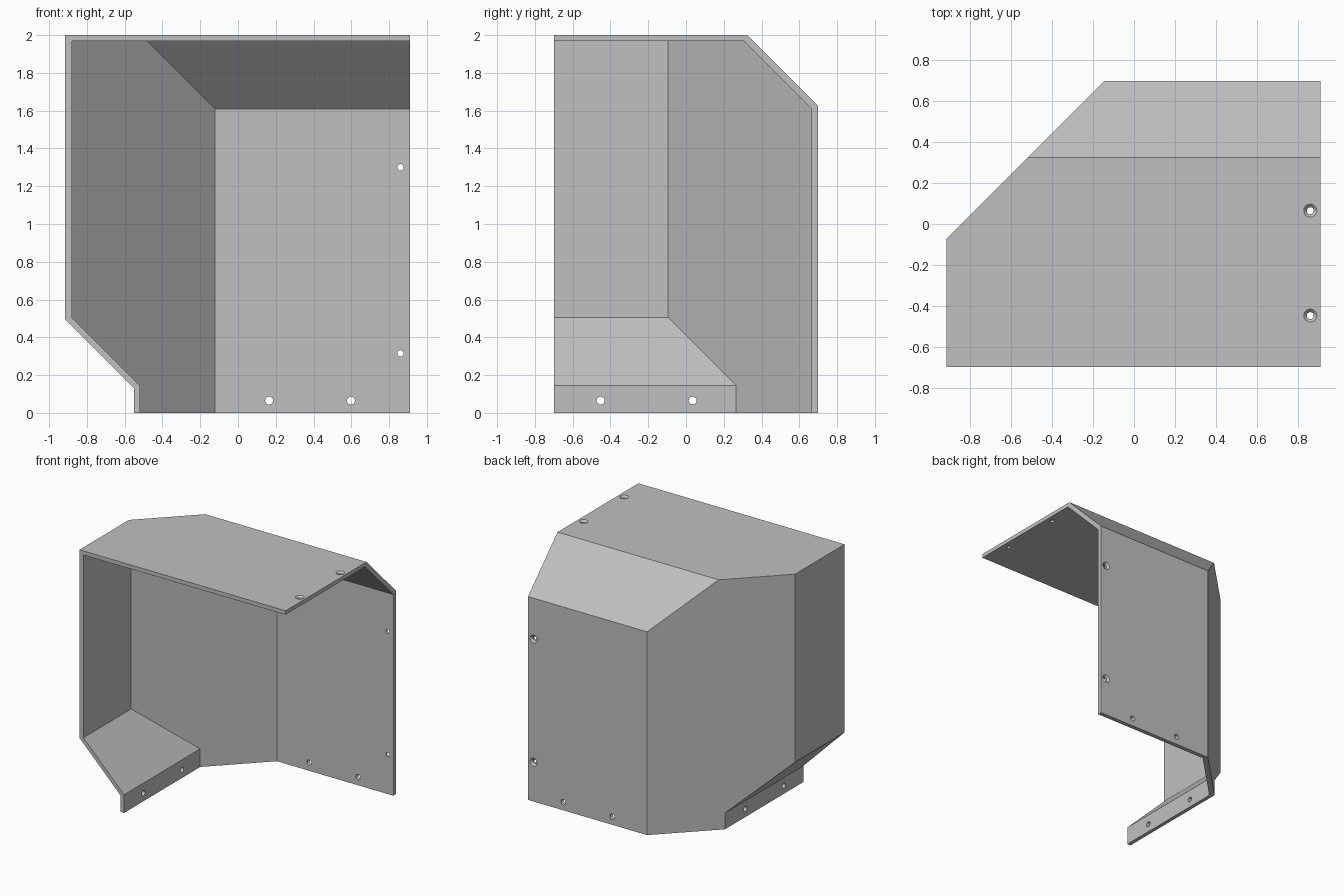
import bpy, bmesh
from mathutils import Matrix, Vector

old = bpy.data.objects.get("Cube")
if old:
    bpy.data.objects.remove(old, do_unlink=True)

grey = bpy.data.materials.new("plain grey")
grey.use_nodes = True
COLOUR = (0.53, 0.53, 0.53, 1)
grey.diffuse_color = COLOUR
grey.node_tree.nodes["Principled BSDF"].inputs["Base Color"].default_value = COLOUR


def to_object(bm, name):
    bmesh.ops.recalc_face_normals(bm, faces=bm.faces)
    mesh = bpy.data.meshes.new(name)
    bm.to_mesh(mesh)
    bm.free()
    mesh.materials.append(grey)
    obj = bpy.data.objects.new(name, mesh)
    bpy.context.collection.objects.link(obj)
    return obj


def slice_off(bm, point, normal):
    """Remove everything beyond a plane and cap the cut."""
    bmesh.ops.bisect_plane(bm, geom=bm.verts[:] + bm.edges[:] + bm.faces[:],
                           plane_co=point, plane_no=normal, clear_outer=True)
    bmesh.ops.holes_fill(bm, edges=[e for e in bm.edges if e.is_boundary], sides=0)


def chamfered_body(name, profile, front, back, top_slope, side_slope):
    """Extrude an x-z profile along y, then chamfer its back top and back right edges."""
    bm = bmesh.new()
    near = [bm.verts.new((x, front, z)) for x, z in profile]
    far = [bm.verts.new((x, back, z)) for x, z in profile]
    bm.faces.new(near)
    bm.faces.new(far[::-1])
    for i in range(len(profile)):
        bm.faces.new((near[i - 1], far[i - 1], far[i], near[i]))
    slice_off(bm, (0, 0, top_slope), (0, 1, 1))
    slice_off(bm, (0, side_slope, 0), (-1, 1, 0))
    return to_object(bm, name)


def subtract(target, cutter):
    mod = target.modifiers.new("cut", "BOOLEAN")
    mod.operation = "DIFFERENCE"
    mod.solver = "EXACT"
    mod.object = cutter
    graph = bpy.context.evaluated_depsgraph_get()
    mesh = bpy.data.meshes.new_from_object(target.evaluated_get(graph))
    target.modifiers.clear()
    target.data = mesh
    bpy.data.objects.remove(cutter, do_unlink=True)


# Bent cover: outer body minus the hollow, open at front, left and bottom
cover = chamfered_body(
    "cover_shell",
    [(-0.55, 0), (0.91, 0), (0.91, 2), (-0.915, 2), (-0.915, 0.495), (-0.55, 0.13)],
    -0.698, 0.698, 2.325, 0.842)
hollow = chamfered_body(
    "hollow_cutter",
    [(-0.52, -0.3), (1.2, -0.3), (1.2, 1.968), (-0.88, 1.968), (-0.88, 0.505), (-0.52, 0.145)],
    -1, 0.664, 2.274, 0.785)
subtract(cover, hollow)


def add_cone(bm, point, outward, r_in, r_out, depth):
    """Add a cone or cylinder centred on a panel's outer surface."""
    turn = Vector(outward).to_track_quat("Z", "Y").to_matrix().to_4x4()
    bmesh.ops.create_cone(bm, cap_ends=True, segments=24, radius1=r_in, radius2=r_out,
                          depth=depth, matrix=Matrix.Translation(point) @ turn)


# Screw holes: countersunk along the open left edges, plain along the bottom edges
BACK, UP, RIGHT = (0, 1, 0), (0, 0, 1), (-1, 0, 0)
sunk = [((0.86, 0.698, z), BACK) for z in (1.3, 0.315)]
sunk += [((0.86, y, 2), UP) for y in (0.065, -0.447)]
plain = [((x, 0.698, 0.065), BACK) for x in (0.165, 0.598)]
plain += [((-0.55, y, 0.065), RIGHT) for y in (0.035, -0.452)]

drills, sinks = bmesh.new(), bmesh.new()
for point, outward in plain:
    add_cone(drills, point, outward, 0.021, 0.021, 0.14)
for point, outward in sunk:
    add_cone(drills, point, outward, 0.017, 0.017, 0.14)
    add_cone(sinks, point, outward, 0.002, 0.062, 0.06)
subtract(cover, to_object(drills, "drill_cutter"))
subtract(cover, to_object(sinks, "countersink_cutter"))
